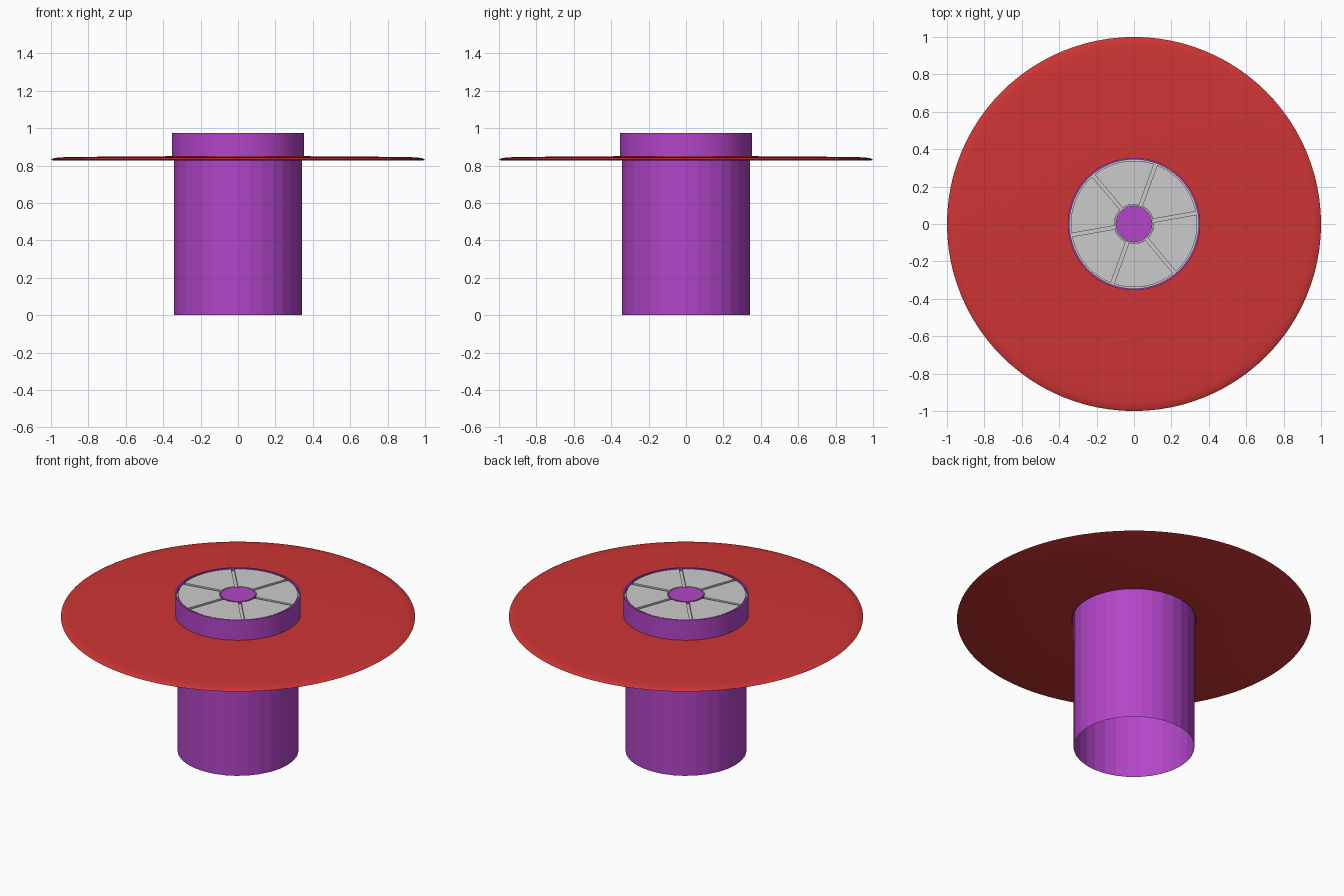
import bpy, bmesh, math

if "Cube" in bpy.data.objects:
    bpy.data.objects.remove(bpy.data.objects["Cube"])


def material(name, rgb):
    m = bpy.data.materials.new(name)
    m.diffuse_color = (*rgb, 1)
    m.use_nodes = True
    m.node_tree.nodes["Principled BSDF"].inputs["Base Color"].default_value = m.diffuse_color
    return m


purple = material("purple", (0.45, 0.06, 0.58))
red = material("red", (0.62, 0.035, 0.035))


def finish(name, bm, mat=None, smooth=None):
    bmesh.ops.recalc_face_normals(bm, faces=bm.faces)
    me = bpy.data.meshes.new(name)
    bm.to_mesh(me)
    bm.free()
    ob = bpy.data.objects.new(name, me)
    bpy.context.collection.objects.link(ob)
    if mat:
        me.materials.append(mat)
    if smooth:
        bpy.ops.object.select_all(action='DESELECT')
        ob.select_set(True)
        bpy.context.view_layer.objects.active = ob
        bpy.ops.object.shade_smooth_by_angle(angle=math.radians(smooth))
    return ob


def lathe(name, profile, n, mat=None, closed=False, cap_top=False, smooth=None):
    """Revolve (radius, z) points around z."""
    bm = bmesh.new()
    rings = [[bm.verts.new((r * math.cos(2 * math.pi * i / n),
                            r * math.sin(2 * math.pi * i / n), z))
              for i in range(n)] for r, z in profile]
    pairs = list(zip(rings, rings[1:]))
    if closed:
        pairs.append((rings[-1], rings[0]))
    for a, b in pairs:
        for i in range(n):
            j = (i + 1) % n
            bm.faces.new((a[i], a[j], b[j], b[i]))
    if cap_top:
        bm.faces.new(rings[-1])
    return finish(name, bm, mat, smooth)


# Hollow faceted column, open underneath
lathe("column", [(0.342, 0), (0.342, 0.85)], 32, purple)

# Thin round table top with a softened rim
lathe("table_top", [(0.35, 0.828), (0.99, 0.828), (1.0, 0.832), (0.99, 0.838),
                    (0.96, 0.843), (0.90, 0.846), (0.35, 0.85)],
      96, red, closed=True, smooth=40)

# Collar standing above the table top
lathe("collar", [(0.345, 0.835), (0.354, 0.835), (0.354, 0.975), (0.345, 0.975)],
      64, purple, closed=True, smooth=30)

# Recessed floor below the wedges
lathe("collar_floor", [(0.10, 0.958), (0.346, 0.958)], 64)

# Central hub
lathe("hub", [(0.098, 0.955), (0.098, 0.973)], 32, purple, cap_top=True, smooth=30)

# Six wedge plates separated by narrow straight grooves
R_IN, R_OUT, HALF_GAP, STEPS = 0.105, 0.338, 0.009, 12
bm = bmesh.new()
for k in range(6):
    start = math.radians(10 + 60 * k)

    def arc(r):
        d = math.asin(HALF_GAP / r)
        span = math.radians(60) - 2 * d
        return [(r * math.cos(start + d + span * i / STEPS),
                 r * math.sin(start + d + span * i / STEPS)) for i in range(STEPS + 1)]

    outline = arc(R_OUT) + arc(R_IN)[::-1]
    low = [bm.verts.new((x, y, 0.958)) for x, y in outline]
    high = [bm.verts.new((x, y, 0.972)) for x, y in outline]
    bm.faces.new(high)
    for i in range(len(outline)):
        j = (i + 1) % len(outline)
        bm.faces.new((low[i], low[j], high[j], high[i]))
finish("wedge_plates", bm)
